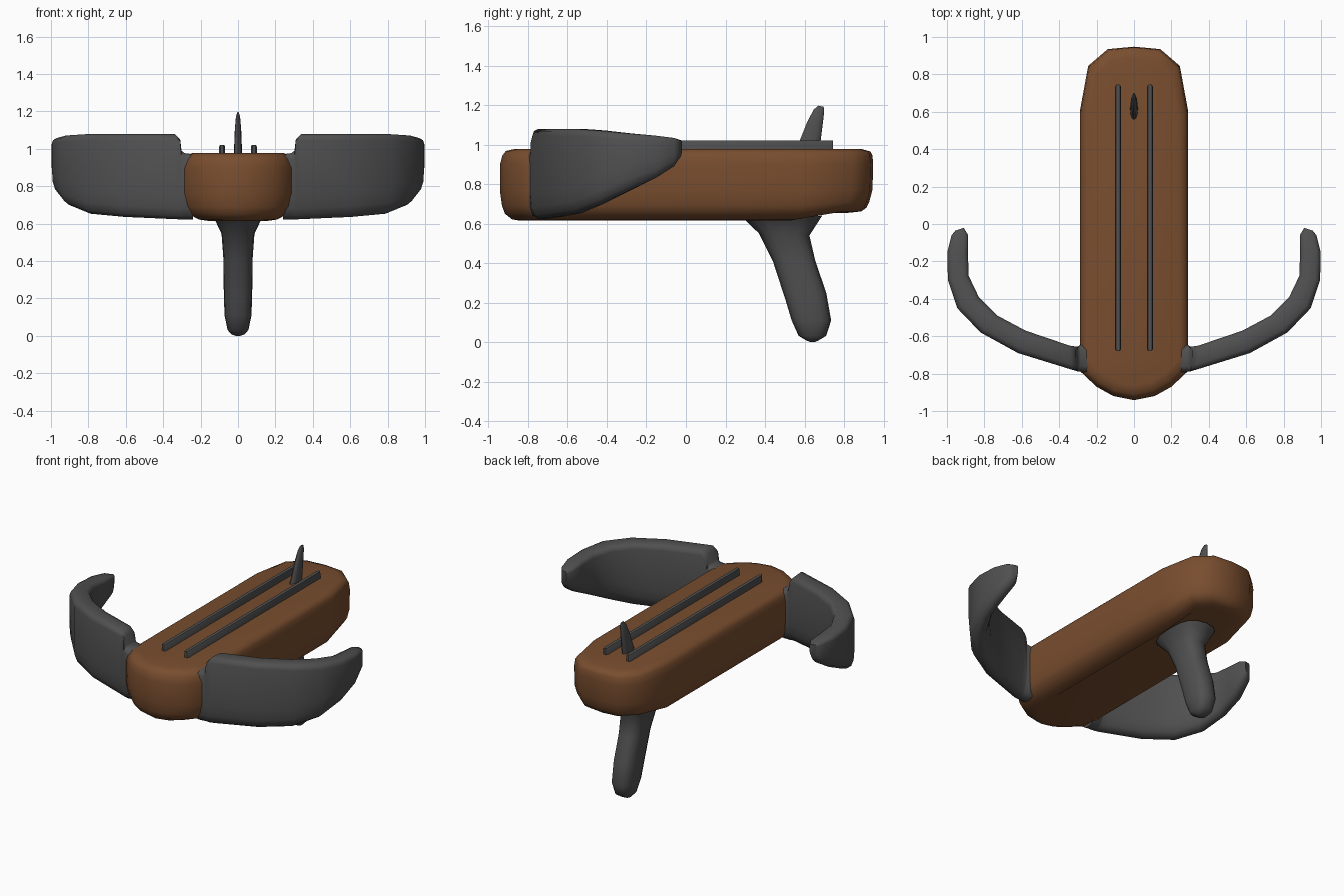
import bpy, bmesh, math
from mathutils import Vector


def material(name, rgb):
    m = bpy.data.materials.new(name)
    m.diffuse_color = (*rgb, 1)
    return m


BROWN = material("brown wood", (0.19, 0.075, 0.028))
GREY = material("dark grey metal", (0.08, 0.08, 0.08))


def loft(name, rings, mat, angle=50):
    """Skin a list of equal-length point rings and cap both ends."""
    bm = bmesh.new()
    rows = [[bm.verts.new(p) for p in r] for r in rings]
    n = len(rows[0])
    for a, b in zip(rows, rows[1:]):
        for i in range(n):
            j = (i + 1) % n
            bm.faces.new((a[i], a[j], b[j], b[i]))
    bm.faces.new(rows[0])
    bm.faces.new(rows[-1])
    bmesh.ops.recalc_face_normals(bm, faces=bm.faces)
    me = bpy.data.meshes.new(name)
    bm.to_mesh(me)
    bm.free()
    me.materials.append(mat)
    ob = bpy.data.objects.new(name, me)
    bpy.context.collection.objects.link(ob)
    bpy.ops.object.select_all(action='DESELECT')
    ob.select_set(True)
    bpy.context.view_layer.objects.active = ob
    bpy.ops.object.shade_smooth_by_angle(angle=math.radians(angle))
    return ob


def oval_loft(name, stations, mat, n=16, power=0.75):
    """Stations: (front y, z), (back y, z), half width in x."""
    rings = []
    for (y0, z0), (y1, z1), hw in stations:
        a, b = Vector((0, y0, z0)), Vector((0, y1, z1))
        mid, half = (a + b) / 2, (b - a) / 2
        ring = []
        for k in range(n):
            t = 2 * math.pi * k / n
            c, s = math.cos(t), math.sin(t)
            c = math.copysign(abs(c) ** power, c)
            s = math.copysign(abs(s) ** power, s)
            ring.append(mid + half * c + Vector((hw * s, 0, 0)))
        rings.append(ring)
    return loft(name, rings, mat)


# Stock: plan outline stacked in layers with rounded top and bottom edges
half = [(0.11, -0.92), (0.20, -0.87), (0.285, -0.79), (0.29, -0.66), (0.29, 0.2),
        (0.29, 0.60), (0.245, 0.845), (0.14, 0.935)]
outline = [(0, -0.942)] + half + [(0, 0.948)] + [(-x, y) for x, y in reversed(half)]
# z, side inset, front inset, back inset, extra lift at the back
layers = [(0.615, 0.13, 0.10, 0.12, 0.04), (0.622, 0.08, 0.06, 0.06, 0.04),
          (0.65, 0.03, 0.025, 0.035, 0.03), (0.69, 0.01, 0.01, 0.02, 0.02),
          (0.76, 0, 0, 0.004, 0.01), (0.90, 0, 0, 0, 0),
          (0.945, 0.006, 0.012, 0.004, 0), (0.968, 0.02, 0.03, 0.014, -0.003),
          (0.978, 0.05, 0.075, 0.06, 0)]
rings = []
for z, side, front, back, lift in layers:
    ring = []
    for x, y in outline:
        sy = 1 - (front if y < 0 else back) / 0.945
        rise = lift * min(1, max(0, (y - 0.6) / 0.25))
        ring.append((x * (1 - side / 0.29), y * sy, z + rise))
    rings.append(ring)
loft("stock", rings, BROWN, 60)

# Curved bow arms: outer xy, inner xy, bottom z, top z
arm = [((0.24, -0.80), (0.24, -0.64), 0.622, 0.972),
       ((0.285, -0.79), (0.285, -0.645), 0.622, 0.978),
       ((0.302, -0.788), (0.302, -0.655), 0.622, 0.99),
       ((0.308, -0.786), (0.312, -0.655), 0.622, 1.05),
       ((0.335, -0.778), (0.345, -0.65), 0.623, 1.08),
       ((0.62, -0.69), (0.58, -0.57), 0.635, 1.08),
       ((0.82, -0.58), (0.73, -0.49), 0.652, 1.08),
       ((0.945, -0.45), (0.83, -0.39), 0.70, 1.072),
       ((0.995, -0.30), (0.885, -0.275), 0.765, 1.058),
       ((0.998, -0.15), (0.887, -0.16), 0.83, 1.046),
       ((0.975, -0.06), (0.887, -0.06), 0.89, 1.034),
       ((0.955, -0.035), (0.91, -0.02), 0.94, 1.022)]
# Section: across fraction, offset from bottom (+) or from top (-)
section = [(0, 0.13), (0.04, 0.06), (0.15, 0.02), (0.35, 0.001), (0.6, 0.001),
           (0.8, 0.025), (0.93, 0.07), (1, 0.13),
           (1, -0.035), (0.94, -0.012), (0.78, -0.001), (0.22, -0.001),
           (0.06, -0.012), (0, -0.035)]
rings = []
for o, i, zb, zt in arm:
    o, i = Vector(o), Vector(i)
    k = min(1, (zt - zb) / 0.3)
    rings.append([(*o.lerp(i, u), (zb if d > 0 else zt) + d * k) for u, d in section])
arms = loft("bow_arms", rings, GREY)
arms.modifiers.new("mirror", 'MIRROR').use_bisect_axis[0] = False

# Pistol grip
oval_loft("grip", [((0.29, 0.63), (0.69, 0.64), 0.135),
                   ((0.31, 0.608), (0.67, 0.61), 0.118),
                   ((0.37, 0.55), (0.625, 0.54), 0.088),
                   ((0.44, 0.41), (0.655, 0.41), 0.078),
                   ((0.505, 0.21), (0.71, 0.25), 0.076),
                   ((0.535, 0.11), (0.735, 0.11), 0.072),
                   ((0.57, 0.032), (0.71, 0.032), 0.056),
                   ((0.61, 0.008), (0.67, 0.008), 0.035),
                   ((0.63, 0.0), (0.65, 0.0), 0.012)], GREY)

# Rear sight blade
oval_loft("rear_sight", [((0.55, 0.96), (0.675, 0.96), 0.021),
                         ((0.58, 1.03), (0.683, 1.03), 0.02),
                         ((0.612, 1.11), (0.692, 1.10), 0.017),
                         ((0.645, 1.175), (0.70, 1.17), 0.011),
                         ((0.668, 1.197), (0.697, 1.192), 0.004)], GREY, 12, 1)

# Twin guide rails with rounded ends
for side, x in (("left", -0.085), ("right", 0.085)):
    w = 0.016
    plan = [(-w, -0.67), (-w / 2, -0.68), (w / 2, -0.68), (w, -0.67),
            (w, 0.735), (w / 2, 0.745), (-w / 2, 0.745), (-w, 0.735)]
    loft(side + "_rail", [[(x + px * s, py, z) for px, py in plan]
                          for z, s in ((0.96, 1), (1.012, 1), (1.02, 0.7))], GREY)
